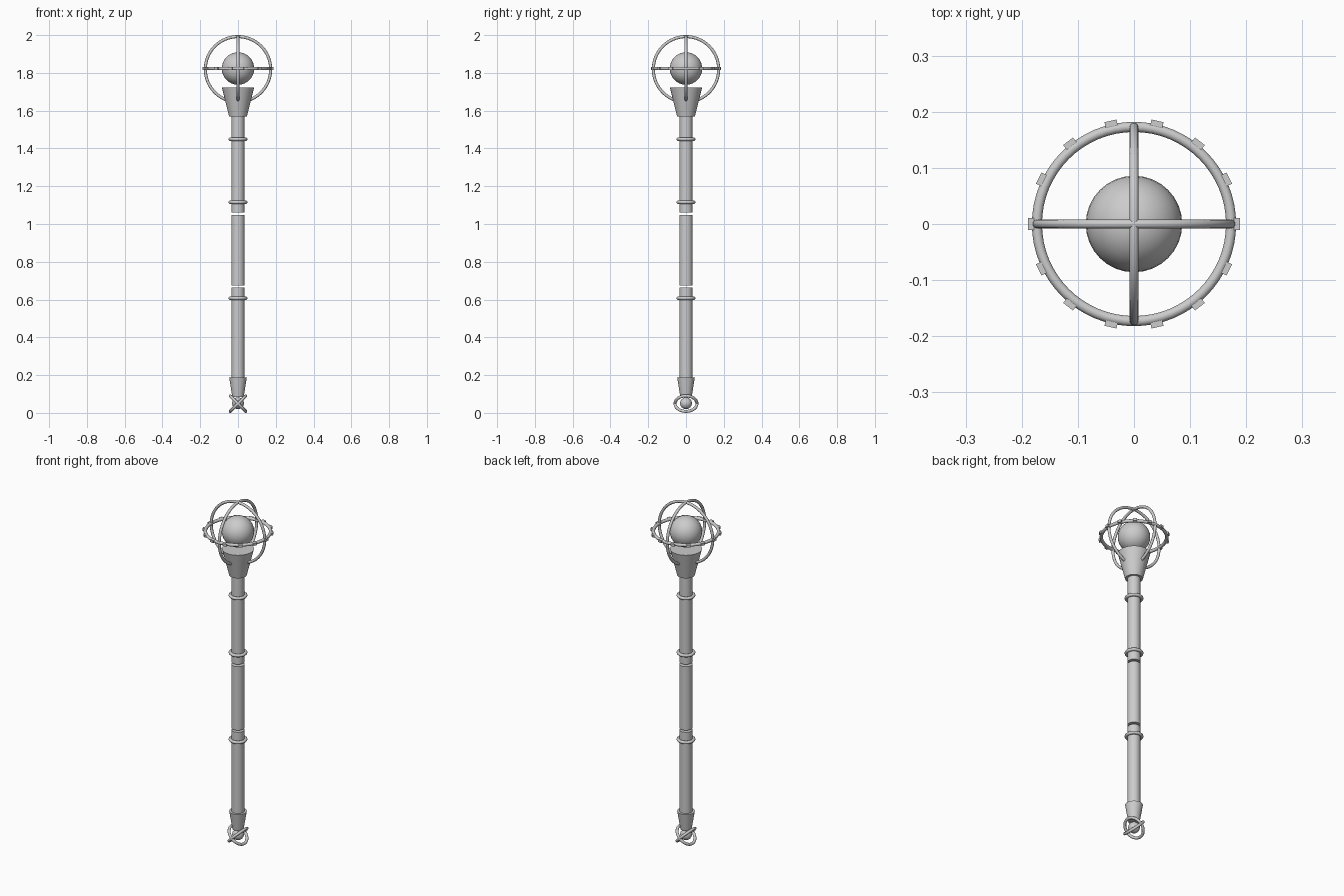
import bpy
import math

if "Cube" in bpy.data.objects:
    bpy.data.objects.remove(bpy.data.objects["Cube"])

grey = bpy.data.materials.new("light grey")
grey.diffuse_color = (0.604, 0.604, 0.604, 1)
grey.use_nodes = True
grey.node_tree.nodes["Principled BSDF"].inputs["Base Color"].default_value = grey.diffuse_color


def finish(name, smooth=True):
    ob = bpy.context.object
    ob.name = name
    ob.data.materials.append(grey)
    if smooth:
        bpy.ops.object.shade_smooth_by_angle(angle=math.radians(35))
    return ob


def tube(name, z0, z1, r0, r1):
    bpy.ops.mesh.primitive_cone_add(vertices=32, radius1=r0, radius2=r1,
                                    depth=z1 - z0, location=(0, 0, (z0 + z1) / 2))
    return finish(name)


def ring(name, z, major, minor, rot=(0, 0, 0)):
    bpy.ops.mesh.primitive_torus_add(major_radius=major, minor_radius=minor,
                                     major_segments=64, minor_segments=12,
                                     location=(0, 0, z), rotation=rot)
    return finish(name)


def ball(name, z, r):
    bpy.ops.mesh.primitive_uv_sphere_add(segments=32, ring_count=16, radius=r,
                                         location=(0, 0, z))
    return finish(name)


HEAD = 1.819
Q = math.pi / 2

# Shaft in three separate lengths with narrow gaps between them
tube("lower_shaft", 0.15, 0.663, 0.034, 0.034)
tube("grip", 0.675, 1.047, 0.035, 0.035)
tube("upper_shaft", 1.06, 1.60, 0.034, 0.034)
for i, z in enumerate((0.607, 1.115, 1.449)):
    ring(f"shaft_band_{i + 1}", z, 0.041, 0.009)

# Head: cup, orb and three crossed rings
tube("head_cup", 1.569, 1.722, 0.047, 0.085)
ball("head_orb", HEAD + 0.004, 0.086)
ring("level_ring", HEAD + 0.004, 0.173, 0.009)
ring("upright_ring_x", HEAD, 0.173, 0.008, (Q, 0, 0))
ring("upright_ring_y", HEAD, 0.173, 0.008, (0, Q, 0))

# Studs around the level ring
for i in range(14):
    a = i * math.tau / 14
    bpy.ops.mesh.primitive_cube_add(
        size=1, location=(0.183 * math.cos(a), 0.183 * math.sin(a), HEAD + 0.004),
        rotation=(0, 0, a), scale=(0.011, 0.022, 0.014))
    finish(f"stud_{i + 1}", False)

# Foot: cup, small ball and two tilted rings
tube("foot_cup", 0.085, 0.188, 0.03, 0.047)
ball("foot_ball", 0.051, 0.031)
for side in (-1, 1):
    ring("foot_ring_left" if side < 0 else "foot_ring_right", 0.049, 0.058, 0.008,
         (0, side * Q / 2, 0))
